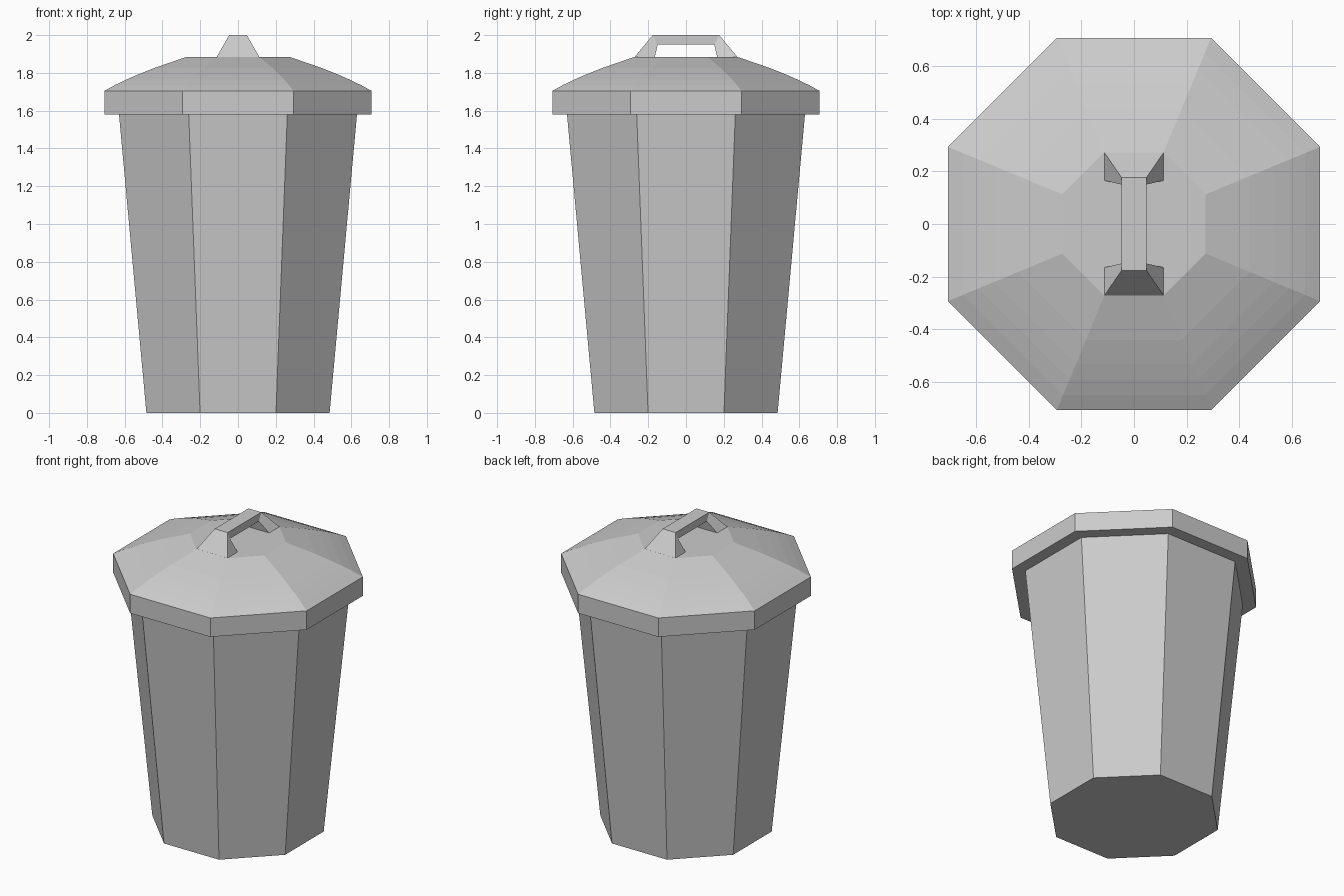
import bpy, bmesh, math

if "Cube" in bpy.data.objects:
    bpy.data.objects.remove(bpy.data.objects["Cube"])


def loft(name, rings):
    """Skin a list of equal-length point rings and cap both ends."""
    bm = bmesh.new()
    loops = [[bm.verts.new(p) for p in ring] for ring in rings]
    n = len(loops[0])
    for a, b in zip(loops, loops[1:]):
        for i in range(n):
            j = (i + 1) % n
            bm.faces.new((a[i], a[j], b[j], b[i]))
    bm.faces.new(loops[0][::-1])
    bm.faces.new(loops[-1])
    bmesh.ops.recalc_face_normals(bm, faces=bm.faces)
    mesh = bpy.data.meshes.new(name)
    bm.to_mesh(mesh)
    bm.free()
    obj = bpy.data.objects.new(name, mesh)
    bpy.context.collection.objects.link(obj)
    return obj


def octagon(apothem, z):
    """Octagon with flat sides facing the axes."""
    r = apothem / math.cos(math.pi / 8)
    angles = [math.pi / 8 + i * math.pi / 4 for i in range(8)]
    return [(r * math.cos(a), r * math.sin(a), z) for a in angles]


# Tapered bin body
loft("bin_body", [octagon(0.485, 0), octagon(0.63, 1.58)])

# Lid: straight rim, then a shallow dome with a flat top
lid_profile = [(0.707, 1.58), (0.707, 1.705), (0.65, 1.736), (0.59, 1.765),
               (0.53, 1.791), (0.44, 1.827), (0.33, 1.865), (0.272, 1.885)]
loft("lid", [octagon(r, z) for r, z in lid_profile])


# Handle: wide feet narrowing up to a slim crossbar
def handle_section(half_width, outer, inner, side):
    (yo, zo), (yi, zi) = outer, inner
    return [(-half_width, side * yo, zo), (half_width, side * yo, zo),
            (half_width, side * yi, zi), (-half_width, side * yi, zi)]


foot = (0.113, (0.272, 1.884), (0.165, 1.884))
shoulder = (0.047, (0.176, 2.0), (0.15, 1.95))
loft("lid_handle", [handle_section(*foot, -1), handle_section(*shoulder, -1),
                    handle_section(*shoulder, 1), handle_section(*foot, 1)])
